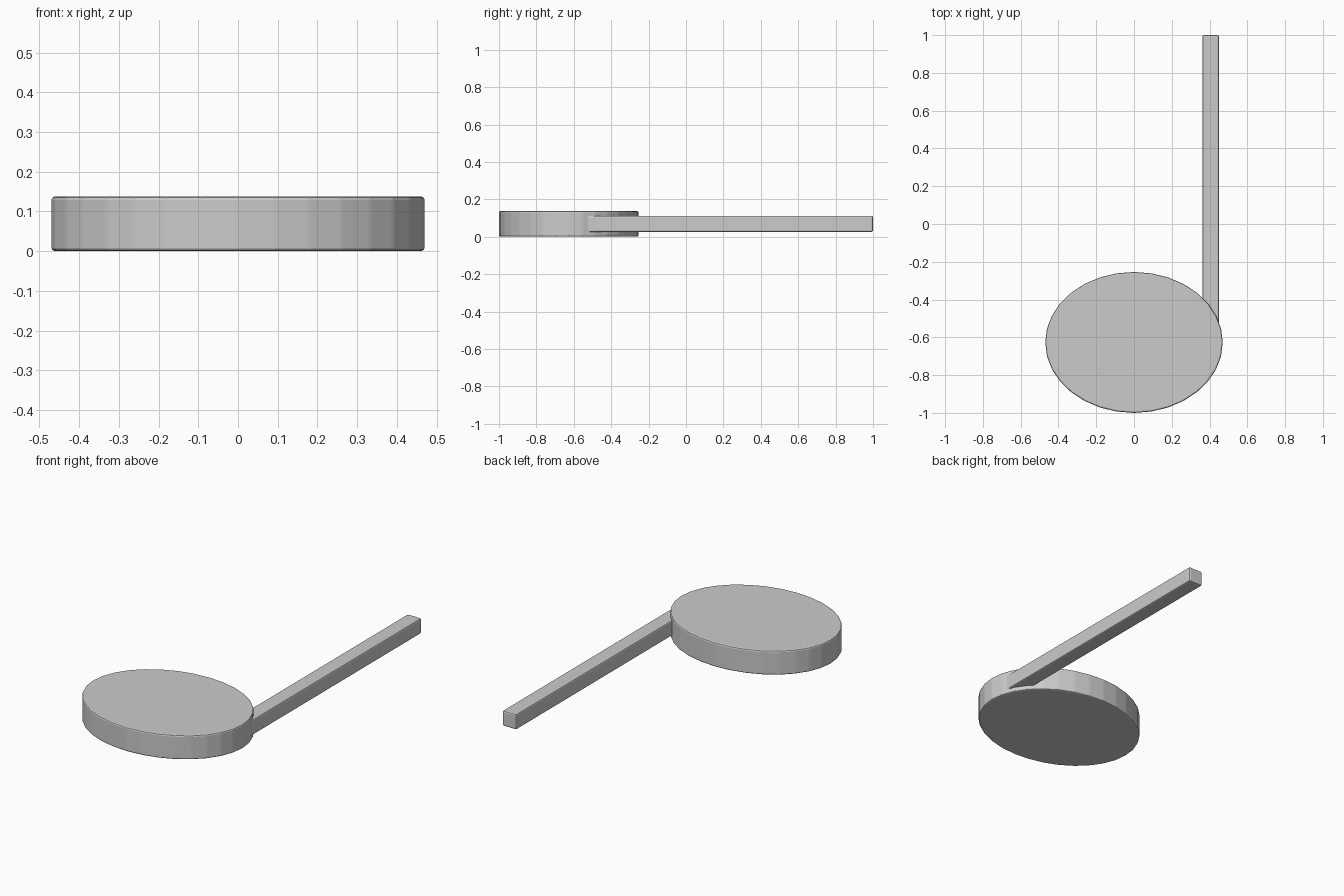
import bpy

if "Cube" in bpy.data.objects:
    bpy.data.objects.remove(bpy.data.objects["Cube"])


def finish(obj, size, name):
    # Apply the size, then round the edges slightly
    obj.name = name
    obj.scale = size
    bpy.ops.object.transform_apply(location=False, rotation=False, scale=True)
    bevel = obj.modifiers.new("edge_rounding", 'BEVEL')
    bevel.width = 0.008
    bevel.segments = 2
    bevel.limit_method = 'NONE'


# Oval note head
bpy.ops.mesh.primitive_cylinder_add(vertices=32, radius=1, depth=1,
                                    location=(0, -0.627, 0.069))
finish(bpy.context.object, (0.47, 0.373, 0.137), "note_head")

# Long square stem, its lower end sunk into the head
start, end = -0.62, 1.0
bpy.ops.mesh.primitive_cube_add(size=1, location=(0.406, (start + end) / 2, 0.069))
finish(bpy.context.object, (0.087, end - start, 0.087), "note_stem")
